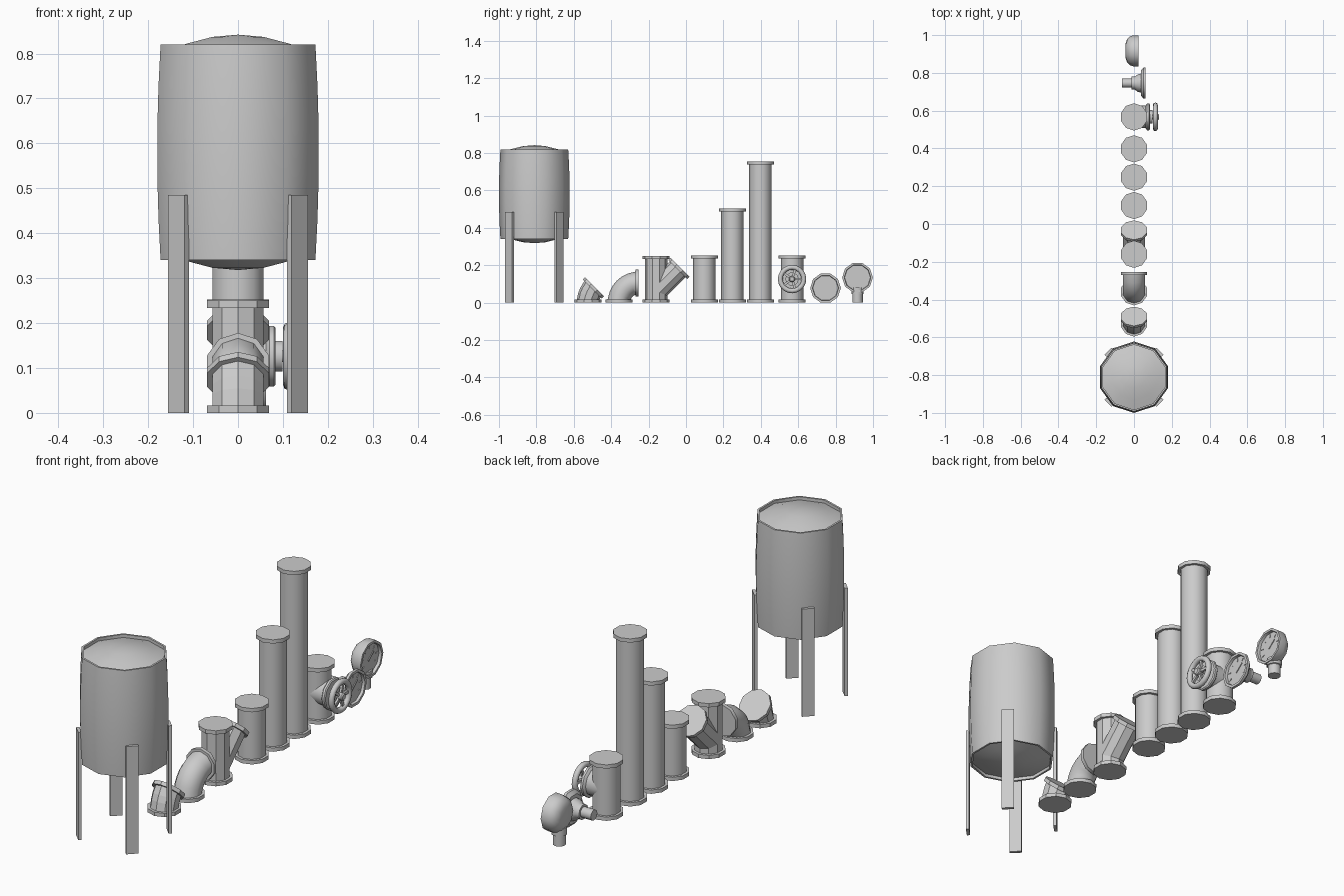
import bpy, bmesh, math
from mathutils import Matrix, Vector

if "Cube" in bpy.data.objects:
    bpy.data.objects.remove(bpy.data.objects["Cube"])

SIDES = 10
RP, RF, TF = 0.06, 0.072, 0.017      # pipe radius, flange radius, flange thickness
T = Matrix.Translation


def rot(deg, axis):
    return Matrix.Rotation(math.radians(deg), 4, axis)


def finish(name, bm, smooth=True):
    bmesh.ops.remove_doubles(bm, verts=bm.verts, dist=1e-5)
    bmesh.ops.recalc_face_normals(bm, faces=bm.faces)
    me = bpy.data.meshes.new(name)
    bm.to_mesh(me)
    bm.free()
    ob = bpy.data.objects.new(name, me)
    bpy.context.collection.objects.link(ob)
    if smooth:
        bpy.ops.object.select_all(action='DESELECT')
        ob.select_set(True)
        bpy.context.view_layer.objects.active = ob
        bpy.ops.object.shade_smooth_by_angle(angle=math.radians(40))
    return ob


def skin(name, rings, smooth=True):
    """Skin a stack of (matrix, radius) polygon rings, capping the ends."""
    bm = bmesh.new()
    loops = []
    for m, r in rings:
        loop = []
        for k in range(SIDES):
            a = math.pi / 2 + 2 * math.pi * k / SIDES
            loop.append(bm.verts.new(m @ Vector((r * math.cos(a), r * math.sin(a), 0))))
        loops.append(loop)
    for a, b in zip(loops, loops[1:]):
        for k in range(SIDES):
            j = (k + 1) % SIDES
            bm.faces.new((a[k], a[j], b[j], b[k]))
    for loop, (m, r) in ((loops[0], rings[0]), (loops[-1], rings[-1])):
        if r > 1e-4:
            bm.faces.new(loop)
    return finish(name, bm, smooth)


def lathe(name, base, profile, smooth=True):
    return skin(name, [(base @ T((0, 0, z)), r) for r, z in profile], smooth)


def box(name, m, size):
    bm = bmesh.new()
    bmesh.ops.create_cube(bm, size=1, matrix=m @ Matrix.Diagonal((*size, 1)))
    return finish(name, bm, False)


def straight(name, y, h, smooth=True):
    lathe(name, T((0, y, 0)), [(RF, 0), (RF, TF), (RP, TF), (RP, h - TF), (RF, h - TF), (RF, h)], smooth)


def elbow(name, y, bend, r, steps, smooth):
    def at(deg, dz=0):
        a = math.radians(deg)
        return T((0, y + r * (1 - math.cos(a)), r * math.sin(a))) @ rot(-deg, 'X') @ T((0, 0, dz))
    pad = math.degrees(TF / r)
    rings = [(at(0), RF), (at(0, TF), RF), (at(0, TF), RP)]
    rings += [(at(pad + (bend - 2 * pad) * i / steps), RP) for i in range(1, steps)]
    rings += [(at(bend, -TF), RP), (at(bend, -TF), RF), (at(bend), RF)]
    skin(name, rings, smooth)


# Tank: half profile mirrored about its mid height
half = [(0, 0.262), (0.06, 0.257), (0.12, 0.242), (0.172, 0.226), (0.172, 0.24), (0.181, 0.24),
        (0.182, 0.225), (0.186, 0.15), (0.189, 0.05)]
lathe("tank", T((0, -0.811, 0.58)), half + [(r, -z) for r, z in reversed(half)])
for i in range(4):
    box(f"tank_leg_{i + 1}", T((0, -0.811, 0.2425)) @ rot(45 + 90 * i, 'Z') @ T((0.187, 0, 0)),
        (0.014, 0.052, 0.485))

# Bends
elbow("elbow_45", -0.524, 45, 0.12, 3, False)
elbow("elbow_90", -0.359, 90, 0.106, 6, True)

# Y junction
straight("junction_pipe", -0.16, 0.25, False)
L = 0.181
lathe("junction_branch", T((0, -0.16, 0.062)) @ rot(-45, 'X'),
      [(RP, 0), (RP, L - TF), (RF, L - TF), (RF, L)], False)

# Straight pipes
for name, y, h in (("short_pipe", 0.098, 0.252), ("medium_pipe", 0.248, 0.504), ("long_pipe", 0.398, 0.755)):
    straight(name, y, h)

# Valve with hand wheel facing +x
straight("valve_pipe", 0.567, 0.252)
axle = T((0, 0.567, 0.126)) @ rot(90, 'Y')
lathe("valve_neck", axle, [(0.06, 0), (0.06, 0.062), (0.067, 0.066), (0.071, 0.07), (0.071, 0.08),
                           (0.066, 0.084), (0.036, 0.084), (0.036, 0.099), (0.013, 0.099),
                           (0.017, 0.105), (0.017, 0.127), (0.012, 0.132)])
bpy.ops.mesh.primitive_torus_add(major_radius=0.063, minor_radius=0.013, major_segments=20, minor_segments=8)
wheel = bpy.context.object
wheel.name = "valve_wheel"
wheel.matrix_world = axle @ T((0, 0, 0.113))
bpy.ops.object.shade_smooth_by_angle(angle=math.radians(50))
for i in range(5):
    box(f"wheel_spoke_{i + 1}", axle @ T((0, 0, 0.113)) @ rot(90 + 72 * i, 'Z') @ T((0.035, 0, 0)),
        (0.05, 0.012, 0.01))


# Gauges facing +x
def gauge_face(name, base, z):
    for i in range(7):
        box(f"{name}_tick_{i + 1}", base @ T((0, 0, z)) @ rot(60 + 40 * i, 'Z') @ T((0.052, 0, 0)),
            (0.014, 0.004, 0.003))
    box(f"{name}_needle", base @ T((0, 0, z)) @ rot(130, 'Z') @ T((0.014, 0, 0)), (0.05, 0.006, 0.005))


g1 = T((0, 0.746, 0.078)) @ rot(90, 'Y')
lathe("rear_stem_gauge", g1, [(0.024, -0.064), (0.024, -0.012), (0.034, -0.012), (0.034, 0.004), (0.046, 0.02),
                              (0.05, 0.036), (0.066, 0.036), (0.082, 0.05), (0.082, 0.062), (0.07, 0.062),
                              (0.068, 0.05), (0, 0.05)])
gauge_face("rear_stem_gauge", g1, 0.051)

g2 = T((0, 0.917, 0.134)) @ rot(90, 'Y')
lathe("bottom_stem_gauge", g2, [(0, -0.046), (0.04, -0.044), (0.062, -0.037), (0.076, -0.022), (0.082, -0.004),
                                (0.082, 0.025), (0.071, 0.025), (0.069, 0.012), (0, 0.012)])
gauge_face("bottom_stem_gauge", g2, 0.013)
lathe("gauge_stem", T((-0.011, 0.917, 0)), [(0.028, 0), (0.028, 0.045), (0.033, 0.047), (0.033, 0.08)])
